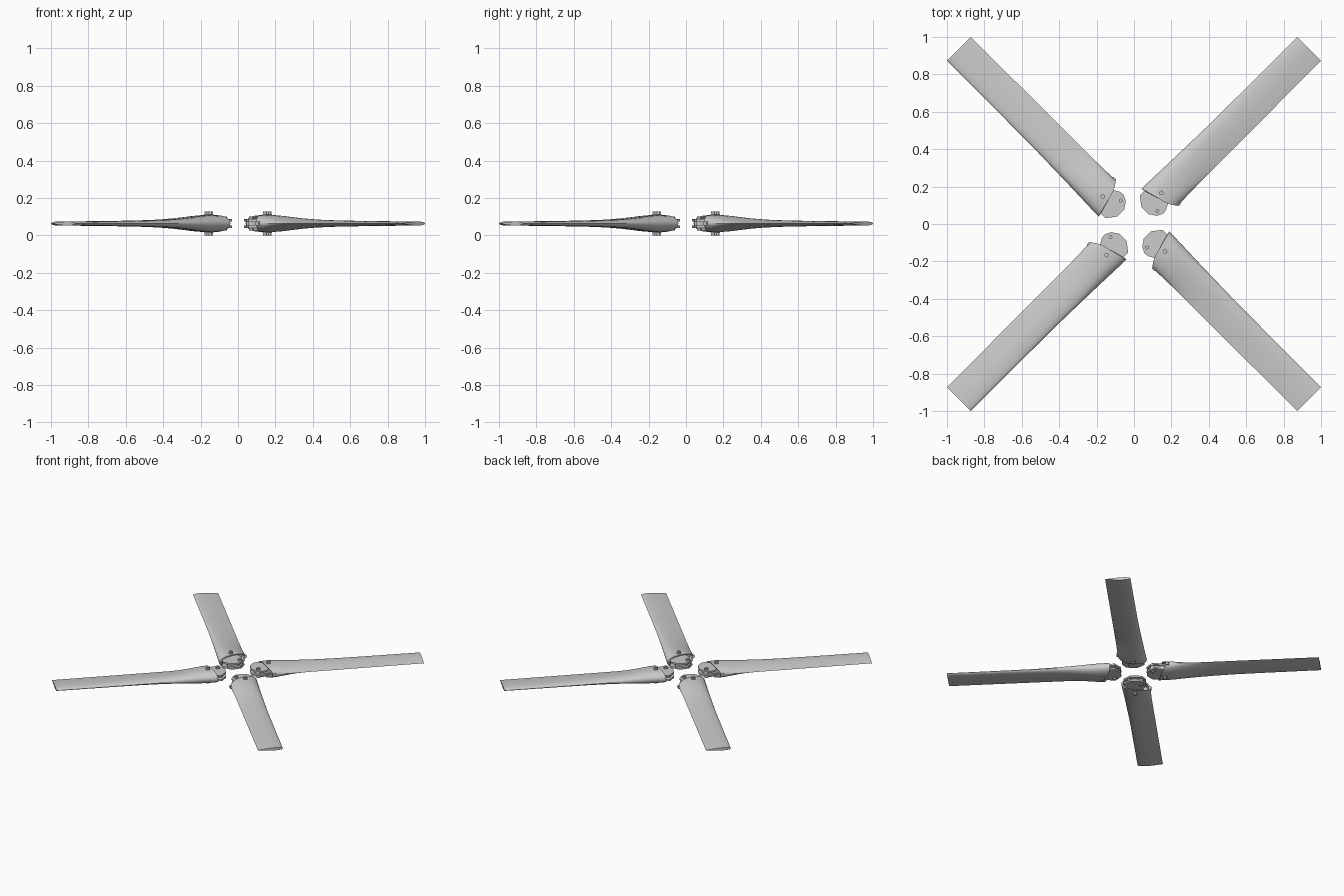
import bpy, bmesh
from math import radians, sin, cos, pi, sqrt

if "Cube" in bpy.data.objects:
    bpy.data.objects.remove(bpy.data.objects["Cube"])

ZC = 0.0635  # height of the rotor plane


def lerp_table(x, table):
    """Piecewise linear lookup in a list of (x, y) sorted by x."""
    if x <= table[0][0]:
        return table[0][1]
    for (x0, y0), (x1, y1) in zip(table, table[1:]):
        if x <= x1:
            return y0 + (y1 - y0) * (x - x0) / (x1 - x0)
    return table[-1][1]


def place(bm, name, angle=35):
    """Turn a part in blade space (x outward, y to leading edge) into four copies."""
    bmesh.ops.recalc_face_normals(bm, faces=bm.faces)
    me = bpy.data.meshes.new(name)
    bm.to_mesh(me)
    bm.free()
    for p in me.polygons:
        p.use_smooth = True
    me.set_sharp_from_angle(angle=radians(angle))
    for k in range(4):
        ob = bpy.data.objects.new(f"{name}_{k + 1}", me)
        ob.rotation_euler = (0, 0, radians(45 + 90 * k))
        bpy.context.collection.objects.link(ob)


def prism(bm, outline, z0, z1):
    lo = [bm.verts.new((x, y, z0)) for x, y in outline]
    hi = [bm.verts.new((x, y, z1)) for x, y in outline]
    bm.faces.new(lo)
    bm.faces.new(hi)
    n = len(outline)
    for i in range(n):
        bm.faces.new((lo[i], lo[(i + 1) % n], hi[(i + 1) % n], hi[i]))


def disc(bm, x, y, r, z0, z1, n=12):
    prism(bm, [(x + r * cos(2 * pi * i / n), y + r * sin(2 * pi * i / n))
               for i in range(n)], z0, z1)


def bridge(bm, a, b):
    n = len(a)
    for i in range(n):
        bm.faces.new((a[i], a[(i + 1) % n], b[(i + 1) % n], b[i]))


# Blade: thick rounded root blending into a thin airfoil
THICK = [(0.2, .045), (0.25, .046), (0.31, .042), (0.38, .034), (0.46, .027),
         (0.56, .021), (0.72, .0165), (0.95, .0135), (1.324, .0105)]
LEAD = [(0.2, .106), (0.4, .098), (0.7, .091), (1.324, .09)]
TRAIL = [(0.2, -.096), (0.4, -.092), (1.324, -.09)]
ROOT_EDGE = [(-.096, .233), (-.05, .203), (.106, .163)]
N = 14


def section(bm, t, scale=1.0, shift=0.0):
    a, b = lerp_table(t, LEAD), lerp_table(t, TRAIL)
    h = lerp_table(t, THICK)
    mix = min(1, max(0, (t - 0.2) / 0.3))
    ring = []
    for i in range(2 * N):
        th = pi * i / N
        s = (1 - cos(th)) / 2          # 0 leading edge, 1 trailing edge
        box = sqrt(max(0, 1 - abs(2 * s - 1) ** 2.6))
        foil = 10 * (.2969 * sqrt(s) - .126 * s - .3516 * s * s
                     + .2843 * s ** 3 - .1036 * s ** 4)
        z = h * (box * (1 - mix) + foil * mix) * (1 if i <= N else -1)
        y = a + (b - a) * s
        x = t + (lerp_table(y, ROOT_EDGE) - 0.2) * max(0, 1 - (t - 0.2) / 0.2)
        ring.append(bm.verts.new((x + shift, y * scale, ZC + z * scale)))
    return ring


bm = bmesh.new()
stations = [.2, .225, .25, .28, .31, .345, .38, .42, .46, .51, .56, .64, .72, .95, 1.324]
rings = [section(bm, t) for t in stations]
for r0, r1 in zip(rings, rings[1:]):
    bridge(bm, r0, r1)
bm.faces.new(rings[-1])
# Hollow root socket
lip = section(bm, .2, .88)
floor = section(bm, .2, .84, .05)
bridge(bm, rings[0], lip)
bridge(bm, lip, floor)
bm.faces.new(floor)
place(bm, "blade")

# Grip: two stacked plates reaching into the socket around a core
PLATE = [(.092, .036), (.092, -.018), (.117, -.055), (.15, -.072), (.175, -.068),
         (.203, -.052), (.25, -.04), (.25, .06), (.165, .086), (.13, .086)]
bm = bmesh.new()
for z0, z1 in ((ZC - .023, ZC - .010), (ZC + .010, ZC + .023)):
    prism(bm, PLATE, z0, z1)
place(bm, "grip_plate")

bm = bmesh.new()
prism(bm, [(.12, .055), (.112, -.015), (.135, -.055), (.25, -.035), (.25, .05)],
      ZC - .0105, ZC + .0105)
place(bm, "grip_core")

# Bolt through the grip plates
bm = bmesh.new()
disc(bm, .139, -.039, .018, ZC - .029, ZC + .029)
disc(bm, .139, -.039, .011, ZC - .038, ZC + .038, 6)
place(bm, "grip_bolt")

# Blade pin with washers and hexagonal heads
bm = bmesh.new()
disc(bm, .221, .014, .007, .002, .125)
for sgn in (-1, 1):
    a, b = sorted((ZC + sgn * .042, ZC + sgn * .051))
    disc(bm, .221, .014, .017, a, b)
    a, b = sorted((ZC + sgn * .0535, ZC + sgn * .0635))
    disc(bm, .221, .014, .013, a, b, 6)
place(bm, "blade_pin")

# Small lug at the trailing corner of the root
bm = bmesh.new()
prism(bm, [(.235, -.085), (.235, -.102), (.256, -.102), (.262, -.085)],
      ZC - .01, ZC + .01)
place(bm, "root_lug")
